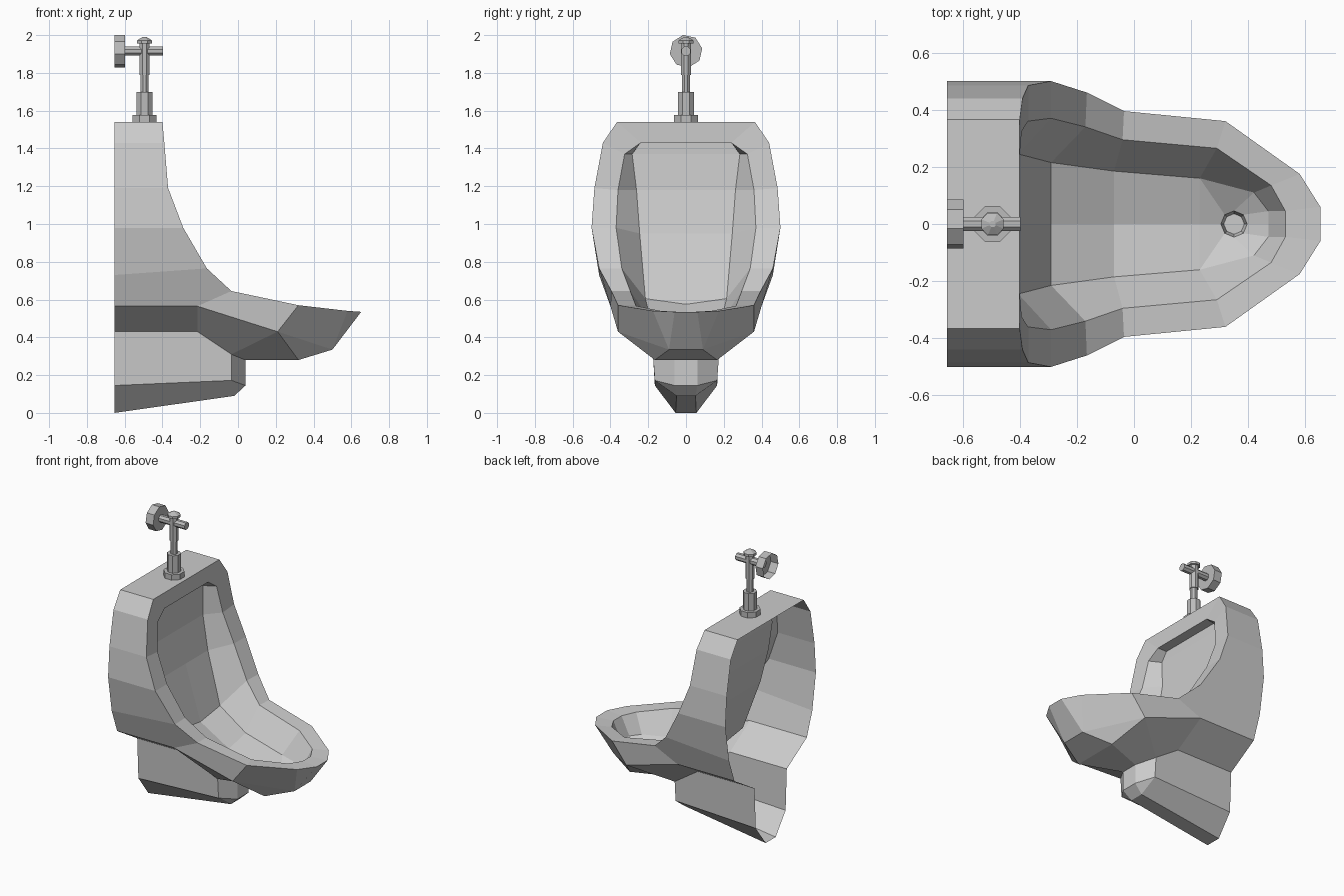
import bpy
import bmesh
from math import cos, sin, pi
from mathutils import Matrix, Vector

if "Cube" in bpy.data.objects:
    bpy.data.objects.remove(bpy.data.objects["Cube"], do_unlink=True)


def make_material(name, value):
    material = bpy.data.materials.new(name)
    material.use_nodes = True
    colour = (value, value, value, 1)
    material.diffuse_color = colour
    material.node_tree.nodes["Principled BSDF"].inputs["Base Color"].default_value = colour
    return material


def make_object(name, bm, material):
    mesh = bpy.data.meshes.new(name)
    bm.to_mesh(mesh)
    bm.free()
    mesh.materials.append(material)
    obj = bpy.data.objects.new(name, mesh)
    bpy.context.collection.objects.link(obj)
    return obj


ceramic = make_material("grey ceramic", 0.6)
metal = make_material("grey metal", 0.5)

BACK = -.655

# Half outlines, running from the top centre round the side to the front tip
rim = [(-.4, 0, 1.54), (-.4, .365, 1.54), (-.39, .44, 1.43), (-.37, .485, 1.19),
       (-.29, .5, .98), (-.165, .46, .765), (-.035, .395, .645), (.32, .36, .57),
       (.58, .175, .54), (.652, .06, .535), (.652, 0, .535)]
lip = [(-.4, 0, 1.43), (-.4, .24, 1.43), (-.393, .325, 1.37), (-.37, .36, 1.18),
       (-.29, .37, .98), (-.17, .34, .765), (-.04, .295, .645), (.29, .265, .567),
       (.48, .135, .54), (.53, .045, .535), (.53, 0, .535)]
basin = [(-.47, 0, 1.43), (-.47, .24, 1.43), (-.47, .285, 1.37), (-.455, .262, 1.18),
         (-.405, .245, .95), (-.29, .215, .605), (-.07, .185, .485), (.23, .16, .42),
         (.42, .11, .41), (.47, .045, .41), (.47, 0, .41)]

shell = bmesh.new()
known = {}


def vert(point):
    key = tuple(round(c, 4) for c in point)
    if key not in known:
        known[key] = shell.verts.new(key)
    return known[key]


def face(*points):
    corners = list(dict.fromkeys(vert(p) for p in points))
    if len(corners) > 2:
        shell.faces.new(corners)


def strip(first, second):
    for i in range(len(first) - 1):
        face(first[i], first[i + 1], second[i + 1], second[i])


def centre(point, drop=0):
    return (point[0], 0, point[2] - drop)


# Casing sides, rim and basin wall
back_edge = [(BACK, y, z) for x, y, z in rim[:5]] + [(BACK, .46, .73)]
strip(rim[:6], back_edge)
strip(rim, lip)
strip(lip, basin)

# Basin floor with a shallow valley, and the tapered drain
drops = [0, 0, 0, 0, 0, .03, .04, .045]
valley = [centre(p, d) for p, d in zip(basin, drops)]
strip(basin[:8], valley)


def drain_ring(radius, z):
    return [(.35 + radius * cos(pi - k * pi / 4), radius * abs(sin(k * pi / 4)), z)
            for k in range(5)]


drain_top, drain_base = drain_ring(.046, .36), drain_ring(.036, .315)
strip([valley[7]] + basin[7:], drain_top)
strip(drain_top, drain_base)
face(*drain_base)

# Underside of the bowl
ledge_back, ledge = (BACK, .4, .565), (-.215, .4, .565)
belly = (.21, .36, .43)
keel = (.32, .165, .28)
chin = (.5, .09, .335)
neck_back, neck = (-.215, .178, .43), (-.035, .175, .31)
neck_front = (.04, .06, .28)
face(back_edge[5], rim[5], rim[6], ledge, ledge_back)
face(ledge, rim[6], rim[7], belly)
face(ledge, belly, neck, neck_back)
face(belly, keel, neck_front, neck)
face(rim[7], rim[8], chin, belly)
face(belly, chin, keel)
face(rim[8], rim[9], chin)
strip([rim[9], chin, keel, neck_front],
      [centre(p) for p in (rim[9], chin, keel, neck_front)])

# Pedestal
wall_top, wall_low, foot = (BACK, .178, .43), (BACK, .165, .145), (BACK, .055, 0)
corner, nose, toe = (-.035, .165, .172), (.04, .06, .145), (-.02, .05, .09)
face(ledge_back, ledge, neck_back, wall_top)
face(wall_top, neck_back, neck, corner, wall_low)
face(wall_low, corner, toe, foot)
face(neck, neck_front, nose, corner)
face(corner, nose, toe)
strip([neck_front, nose, toe, foot],
      [centre(p) for p in (neck_front, nose, toe, foot)])

bmesh.ops.recalc_face_normals(shell, faces=shell.faces[:])
urinal = make_object("urinal_shell", shell, ceramic)
mirror = urinal.modifiers.new("Mirror", "MIRROR")
mirror.use_axis = (False, True, False)
mirror.use_clip = True

# Flush valve
STEM = -.495
PIPE_Z = 1.915


def rod(name, start, end, r1, r2=None, twist=pi / 8, open_back=False):
    start, end = Vector(start), Vector(end)
    axis = end - start
    turn = axis.to_track_quat("Z", "Y").to_matrix().to_4x4()
    bm = bmesh.new()
    bmesh.ops.create_cone(
        bm, cap_ends=True, segments=8, radius1=r1, radius2=r1 if r2 is None else r2,
        depth=axis.length,
        matrix=Matrix.Translation((start + end) / 2) @ turn @ Matrix.Rotation(twist, 4, "Z"))
    if open_back:
        bm.normal_update()
        rear = [f for f in bm.faces if f.normal.x < -.9]
        bmesh.ops.delete(bm, geom=rear, context="FACES_ONLY")
    return make_object(name, bm, metal)


stem_parts = [("valve_flange", 1.54, 1.578, .068, .068),
              ("valve_collar", 1.578, 1.7, .045, .045),
              ("lower_stem", 1.7, 1.79, .024, .024),
              ("upper_stem", 1.79, 1.96, .03, .03),
              ("cap_rim", 1.955, 1.972, .042, .042),
              ("cap_dome", 1.972, 1.99, .042, .012)]
for name, low, high, r1, r2 in stem_parts:
    rod(name, (STEM, 0, low), (STEM, 0, high), r1, r2)

rod("cross_pipe", (-.605, 0, PIPE_Z), (-.397, 0, PIPE_Z), .026)
rod("wall_cup", (BACK, 0, PIPE_Z), (-.597, 0, PIPE_Z), .087, twist=pi / 18, open_back=True)
